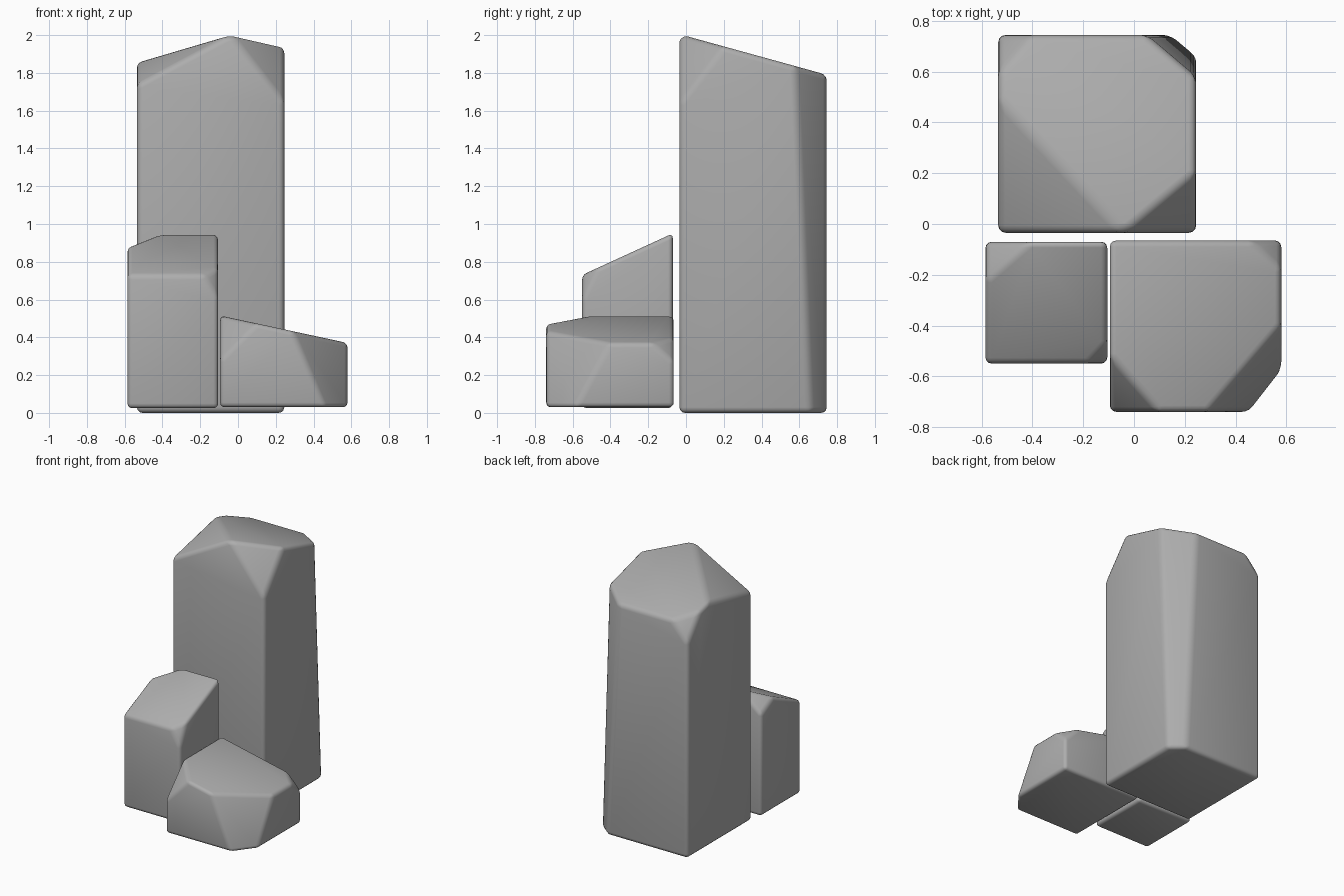
import bpy
import bmesh
import math
from mathutils import Vector, Matrix

cube = bpy.data.objects.get("Cube")
if cube:
    bpy.data.objects.remove(cube, do_unlink=True)

# Stone material
GREY = (0.42, 0.42, 0.42, 1)
stone = bpy.data.materials.new("stone grey")
stone.use_nodes = True
stone.diffuse_color = GREY
bsdf = stone.node_tree.nodes["Principled BSDF"]
bsdf.inputs["Base Color"].default_value = GREY
bsdf.inputs["Roughness"].default_value = 0.8


def make_rock(name, low, high, cuts, bevel):
    """Box from low to high, chipped by planes through three points, softened."""
    low, high = Vector(low), Vector(high)
    centre = (low + high) / 2
    bm = bmesh.new()
    bmesh.ops.create_cube(bm, size=1, matrix=Matrix.Translation(centre) @ Matrix.Diagonal((*(high - low), 1)))
    for points in cuts:
        a, b, c = (Vector(p) for p in points)
        normal = (b - a).cross(c - a).normalized()
        if normal.dot(centre - a) > 0:
            normal.negate()
        geom = bm.verts[:] + bm.edges[:] + bm.faces[:]
        bmesh.ops.bisect_plane(bm, geom=geom, plane_co=a, plane_no=normal, clear_outer=True)
        rim = [e for e in bm.edges if e.is_boundary]
        bmesh.ops.holes_fill(bm, edges=rim, sides=0)
    bmesh.ops.remove_doubles(bm, verts=bm.verts[:], dist=0.025)
    bmesh.ops.recalc_face_normals(bm, faces=bm.faces[:])
    mesh = bpy.data.meshes.new(name)
    bm.to_mesh(mesh)
    bm.free()
    mesh.materials.append(stone)
    mesh.shade_smooth()
    rock = bpy.data.objects.new(name, mesh)
    bpy.context.collection.objects.link(rock)
    mod = rock.modifiers.new("soft edges", "BEVEL")
    mod.width = bevel
    mod.segments = 3
    mod.limit_method = "ANGLE"
    mod.angle_limit = math.radians(5)
    return rock


# Tall pillar: sloped roof, two front chips, back corner chip, tapering back chamfer
x0, x1, y0, y1 = -0.535, 0.245, -0.035, 0.745
peak = (-0.04, y0, 2.005)
make_rock("tall_rock", (x0, y0, 0), (x1, y1, 2.1), [
    (peak, (x1, y0, 2.005), (x0, y1, 1.79)),
    (peak, (x1, y0, 1.64), (x1, 0.2, 1.94)),
    (peak, (x0, y0, 1.74), (x0, 0.5, 1.86)),
    ((x0, 0.59, 1.833), (-0.4, y1, 1.79), (x0, y1, 1.64)),
    ((x1, 0.58, 1.83), (0.05, y1, 1.79), (x1, 0.66, 0)),
], 0.03)

# Middle block: forward-sloping top with two chipped corners
x0, x1, y0, y1 = -0.585, -0.105, -0.55, -0.07
make_rock("middle_rock", (x0, y0, 0.025), (x1, y1, 1), [
    ((x0, y0, 0.73), (x1, y0, 0.73), (x0, y1, 0.95)),
    ((x0, -0.22, 0.88), (-0.41, y1, 0.95), (x0, y1, 0.8)),
    ((-0.18, y0, 0.73), (x1, -0.47, 0.765), (x1, y0, 0.6)),
], 0.025)

# Low boulder: top sloping sideways with three chipped corners
x0, x1, y0, y1 = -0.095, 0.58, -0.74, -0.065
make_rock("low_rock", (x0, y0, 0.03), (x1, y1, 0.6), [
    ((x0, y0, 0.515), (x0, y1, 0.515), (x1, y0, 0.37)),
    ((x0, -0.52, 0.515), (0.1, y0, 0.473), (x0, y0, 0.28)),
    ((0.29, y0, 0.432), (x1, -0.4, 0.37), (0.46, y0, 0.03)),
    ((0.46, y1, 0.396), (x1, -0.18, 0.37), (x1, y1, 0.27)),
], 0.025)
